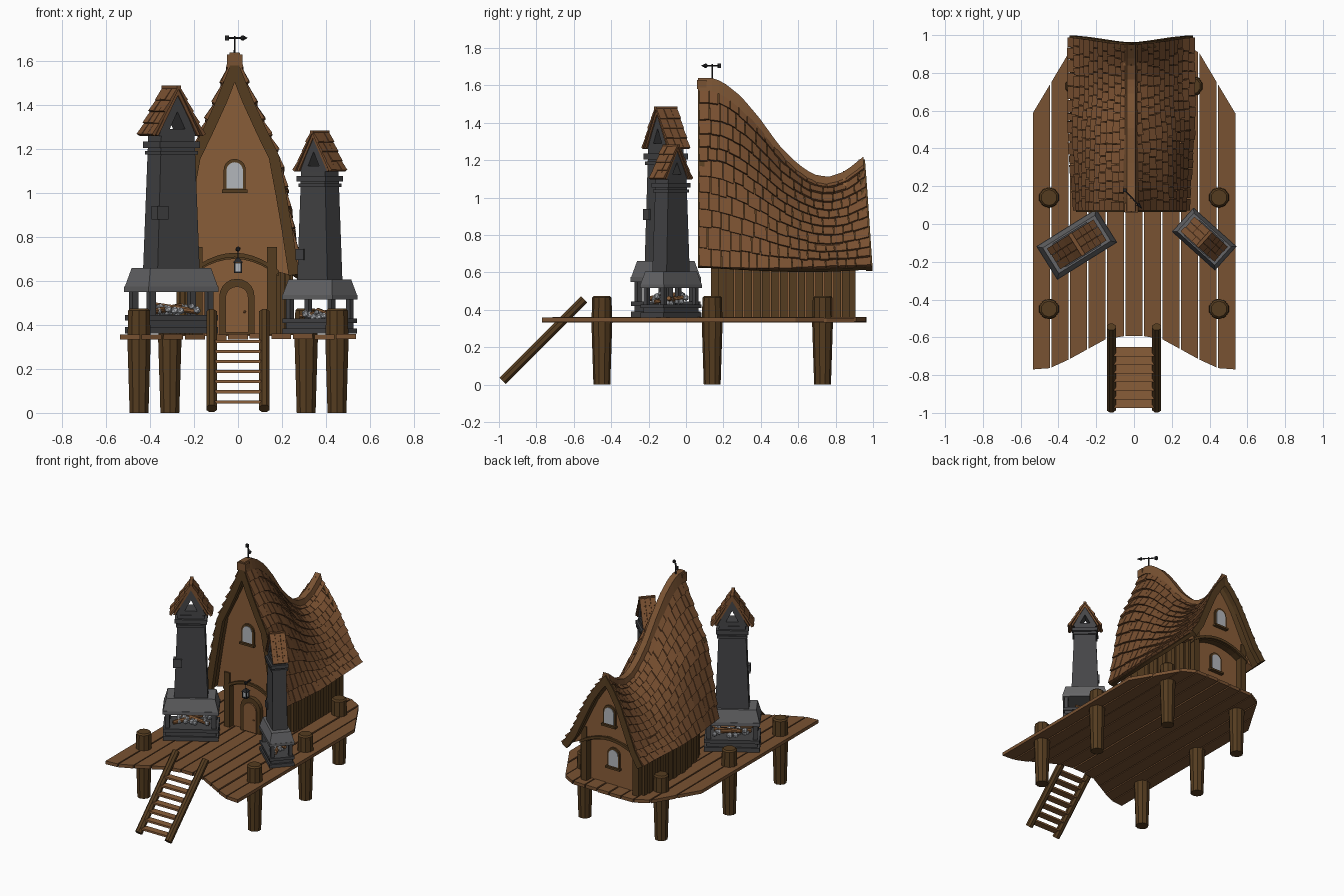
import bpy, bmesh, math, random
from mathutils import Vector as V, Matrix

if "Cube" in bpy.data.objects:
    bpy.data.objects.remove(bpy.data.objects["Cube"])
random.seed(4)
CX = -0.015  # house centre line


def mat(name, r, g, b):
    m = bpy.data.materials.new(name)
    m.diffuse_color = (r, g, b, 1)
    m.use_nodes = True
    m.node_tree.nodes["Principled BSDF"].inputs["Base Color"].default_value = m.diffuse_color
    return m


DECK = mat("deck_wood", .19, .085, .032)
WALL = mat("wall_wood", .25, .11, .04)
DARK = mat("dark_wood", .09, .045, .014)
TILE = mat("shingle", .19, .08, .03)
STONE = mat("stone", .06, .06, .063)
HOOD = mat("pale_stone", .13, .13, .135)
IRON = mat("iron", .02, .02, .022)
PANE = mat("pane", .45, .47, .5)


class Part:
    """Collects solids into one object."""
    def __init__(self, name, material):
        self.name, self.mat, self.bm = name, material, bmesh.new()

    def sweep(self, rings):
        rs = [[self.bm.verts.new(p) for p in r] for r in rings]
        n = len(rs[0])
        for a, b in zip(rs, rs[1:]):
            for i in range(n):
                self.bm.faces.new((a[i], a[(i + 1) % n], b[(i + 1) % n], b[i]))
        self.bm.faces.new(rs[0][::-1])
        self.bm.faces.new(rs[-1])
        return self

    def prism(self, pts, off):
        return self.sweep([pts, [V(p) + V(off) for p in pts]])

    def frustum(self, c, a, b, z0, z1):
        ring = lambda s, z: [(c[0] + i * s[0] / 2, c[1] + j * s[1] / 2, z)
                             for i, j in ((-1, -1), (1, -1), (1, 1), (-1, 1))]
        return self.sweep([ring(a, z0), ring(b, z1)])

    def box(self, c, s):
        return self.frustum(c, s, s, c[2] - s[2] / 2, c[2] + s[2] / 2)

    def cyl(self, p, q, r0, r1, n=8):
        p, q = V(p), V(q)
        rot = (q - p).to_track_quat('Z', 'Y').to_matrix()
        ring = lambda o, r: [o + rot @ V((r * math.cos((i + .5) * math.tau / n),
                             r * math.sin((i + .5) * math.tau / n), 0)) for i in range(n)]
        return self.sweep([ring(p, r0), ring(q, r1)])

    def ball(self, c, r):
        bmesh.ops.create_icosphere(self.bm, subdivisions=1, radius=r, matrix=Matrix.Translation(c))
        return self

    def done(self, m=None):
        bmesh.ops.recalc_face_normals(self.bm, faces=self.bm.faces)
        me = bpy.data.meshes.new(self.name)
        self.bm.to_mesh(me)
        self.bm.free()
        me.materials.append(self.mat)
        ob = bpy.data.objects.new(self.name, me)
        bpy.context.collection.objects.link(ob)
        if m:
            ob.matrix_world = m


def interp(tab, x):
    for (x0, y0), (x1, y1) in zip(tab, tab[1:]):
        if x <= x1:
            return y0 + (y1 - y0) * max(0, (x - x0) / (x1 - x0))
    return tab[-1][1]


# Deck planks, trimmed to the pointed outline
BACK = [(0, .965), (.29, .96), (.35, .9), (.45, .73), (.54, .58)]
FRONT = [(0, -.585), (.15, -.61), (.25, -.665), (.35, -.72), (.45, -.765), (.54, -.77)]
deck = Part("deck_planks", DECK)
for i in range(11):
    a, b = -.54 + i * .0982 + .004, -.54 + (i + 1) * .0982 - .004
    z = .335 + random.uniform(-.003, .003)
    deck.prism([(a, interp(FRONT, abs(a)), z), (b, interp(FRONT, abs(b)), z),
                (b, interp(BACK, abs(b)), z), (a, interp(BACK, abs(a)), z)], (0, 0, .024))
deck.done()

# Stilts and ladder
posts = Part("deck_posts", DARK)
for x, y in ((.45, -.45), (.45, .14), (.31, .73)):
    for s in (-1, 1):
        posts.cyl((s * x, y, 0), (s * x, y, .34), .045, .056, 10)
        posts.cyl((s * x, y, .34), (s * x, y, .465), .055, .052, 10)
        posts.cyl((s * x, y, .465), (s * x, y, .475), .052, .042, 10)
posts.done()
rails, rungs = Part("ladder_rails", DARK), Part("ladder_rungs", WALL)
for s in (-1, 1):
    rails.cyl((s * .12, -.98, .02), (s * .12, -.545, .455), .026, .026)
for i in range(7):
    f = .07 + i * .105
    rungs.box((0, -.98 + .435 * f, .02 + .435 * f), (.21, .05, .014))
rails.done()
rungs.done()

# Roof surface: section blends from the tall front gable to the flared back gable
RIDGE = [(.07, 1.64), (.14, 1.64), (.2, 1.62), (.3, 1.54), (.4, 1.42), (.5, 1.28),
         (.6, 1.18), (.68, 1.125), (.76, 1.11), (.85, 1.14), (.95, 1.22)]
FS = [(0, 1), (.26, .81), (.48, .67), (.68, .55), (.79, .38), (.89, .21), (1, 0)]
BS = [(0, 1), (.2, .86), (.38, .7), (.52, .53), (.66, .35), (.8, .17), (1, 0)]


def roof(v, t, s, off=0.0):
    top = interp(RIDGE, .07 + .88 * v) - .03
    eave = .63 - .015 * math.sin(math.pi * v)
    w, k = .285 + .035 * min(1, v * 2), min(1, v / .7)

    def sec(t):
        xz = []
        for c in (0, 1):
            f, b = (interp([(i / 6, p[c]) for i, p in enumerate(tab)], t) for tab in (FS, BS))
            xz.append(f * (1 - k) + b * k)
        return V((w * xz[0], eave + (top - eave) * xz[1]))
    d = (sec(min(1, t + .04)) - sec(max(0, t - .04))).normalized()
    n = V((-d.y, d.x))
    p = sec(t) + n * off
    if t <= 0:
        p = V((0, top + off / n.y))
    return V((CX + s * max(0, p.x), .07 + v * (.88 + .04 * t), p.y))


TS = [i / 12 for i in range(13)]
line = [(t, -1) for t in TS[::-1]] + [(t, 1) for t in TS[1:]]
shell = Part("roof_shell", DARK)
shell.sweep([[roof(j / 20, t, s, 0) for t, s in line] + [roof(j / 20, t, s, -.025) for t, s in line[::-1]]
             for j in range(21)])
shell.done()

shingles = Part("roof_shingles", TILE)
ROWS = 11
for s in (-1, 1):
    for r in range(ROWS):
        v = 0
        while v < .999:
            e = v + random.uniform(.045, .078)
            e = 1 if e > .96 else e
            t0, t1 = r / ROWS, min(1, (r + 1.08 + random.uniform(-.06, .08)) / ROWS)
            j = random.uniform(0, .006)
            a, b = v + .002, e - .002
            shingles.sweep([[roof(a, t0, s, -.004), roof(b, t0, s, -.004), roof(b, t1, s, .004), roof(a, t1, s, .004)],
                            [roof(a, t0, s, .008), roof(b, t0, s, .008), roof(b, t1, s, .02 + j), roof(a, t1, s, .02 + j)]])
            v = e
shingles.done()

cap = Part("ridge_cap", DECK)
cap.sweep([[V((CX + x, .065 + .885 * j / 24, interp(RIDGE, .07 + .88 * j / 24) + z))
            for x, z in ((-.04, -.07), (.04, -.07), (.022, 0), (-.022, 0))] for j in range(25)])
cap.box((CX, .085, 1.605), (.07, .05, .05)).done()

barge = Part("barge_boards", DARK)
for v, dy in ((0, .035), (1, -.035)):
    for s in (-1, 1):
        for t0, t1 in zip(TS, TS[1:]):
            q = [roof(v, t0, s, .008), roof(v, t1, s, .008), roof(v, t1, s, -.04), roof(v, t0, s, -.04)]
            barge.prism([p - V((0, dy * .2, 0)) for p in q], (0, dy, 0))
barge.done()

# House body: lower storey, jettied gables with arched undersides
P = lambda x, y, z: V((CX + x, y, z))
body = Part("lower_walls", WALL)
body.prism([P(x, y, .35) for x, y in ((-.19, .18), (.19, .18), (.245, .4), (.245, .85), (-.245, .85), (-.245, .4))],
           (0, 0, .4)).done()
ARC = [(-1 + i / 5) for i in range(11)]
gable, beams = Part("gable_walls", WALL), Part("arched_beams", DARK)
for v, y, dy, w in ((0, .145, .05, .2), (1, .9, -.06, .24)):
    def arch_z(a):
        return .64 + .08 * (1 - a * a)
    upper = [V((p.x, y, p.z)) for p in [roof(v, t, -1, -.03) for t in TS[::-1]] + [roof(v, t, 1, -.03) for t in TS[1:]]]
    gable.prism(upper + [P(-a * w, y, arch_z(a)) for a in ARC], (0, dy, 0))
    for a, b in zip(ARC, ARC[1:]):
        beams.prism([P(a * w, y, arch_z(a) - .02), P(b * w, y, arch_z(b) - .02), P(b * w, y, arch_z(b) + .015),
                     P(a * w, y, arch_z(a) + .015)], (0, dy, 0))
        beams.prism([P(a * w, y - dy * .25, arch_z(a) - .012), P(b * w, y - dy * .25, arch_z(b) - .012),
                     P(b * w, y - dy * .25, arch_z(b) + .008), P(a * w, y - dy * .25, arch_z(a) + .008)], (0, dy * .5, 0))
    for s in (-1, 1):
        beams.box(P(s * (w - .03), y + dy * .3, .555), (.045, .05, .4))
gable.done()
beams.done()
side = Part("side_wall_planks", DARK)
for i in range(15):
    y = .19 + i * .0475
    h = .195 + .055 * min(1, (y - .17) / .23)
    for s in (-1, 1):
        side.box(P(s * h, y, .53), (.03 if i % 2 else .018, .04, .35))
side.done()


# Arched door and windows
def arch(x, y, z, w, h, n=10):
    r = w / 2
    return [V((x - r, y, z)), V((x + r, y, z))] + [
        V((x + r * math.cos(i * math.pi / n), y, z + h - r + r * math.sin(i * math.pi / n))) for i in range(n + 1)]


frames, panes = Part("window_frames", DARK), Part("window_panes", PANE)
for y, d, z in ((.145, -1, 1.02), (.9, 1, .83), (.85, 1, .5)):
    frames.prism(arch(CX, y, z - .01, .1, .145), (0, d * .012, 0))
    frames.box((CX, y + d * .012, z - .012), (.115, .03, .014))
    panes.prism(arch(CX, y, z, .075, .12), (0, d * .016, 0))
frames.done()
panes.done()
Part("door_frame", DARK).prism(arch(CX + .01, .15, .355, .16, .255), (0, .04, 0)).done()
Part("door", WALL).prism(arch(CX + .01, .14, .365, .105, .21), (0, .03, 0)).ball((.03, .137, .46), .007).done()

# Lantern on its hook, and the weather vane
lamp = Part("lantern", IRON)
lamp.cyl((0, .16, .745), (0, .09, .745), .006, .006).ball((0, .09, .745), .013)
lamp.cyl((0, .09, .745), (0, .09, .69), .003, .003).frustum((0, .09), (.045, .045), (.01, .01), .685, .705)
lamp.box((0, .09, .64), (.036, .036, .008))
for i in (-1, 1):
    for j in (-1, 1):
        lamp.box((i * .015, .09 + j * .015, .662), (.006, .006, .046))
lamp.done()
Part("lantern_glass", PANE).box((0, .09, .662), (.024, .024, .04)).done()
vane = Part("weather_vane", IRON)
vane.cyl((CX, .14, 1.62), (CX, .14, 1.715), .005, .004).cyl((-.05, .18, 1.705), (.03, .095, 1.705), .004, .004)
vane.cyl((.02, .106, 1.705), (.042, .082, 1.705), .013, .001).box((-.05, .178, 1.705), (.018, .018, .022)).done()


# Outdoor fireplaces with tall flues and little tiled roofs (same design, two sizes)
def fireplace(name, x, y, ang, k, block_z):
    m = Matrix.Translation((x, y, .36)) @ Matrix.Rotation(math.radians(ang), 4, 'Z') @ Matrix.Scale(k, 4)
    o = (0, 0)
    st = Part(name + "_stonework", STONE)
    for L, S, z0, z1 in ((.37, .205, 0, .03), (.34, .18, .03, .06), (.37, .205, .06, .085), (.2, .135, .815, .832),
                         (.215, .145, .845, .875)):
        st.frustum(o, (L, S), (L, S), z0, z1)
    for i in (-1, 1):
        for j in (-1, 1):
            st.box((i * .155, j * .075, .14), (.03, .03, .12))
    st.frustum(o, (.225, .125), (.178, .112), .295, .9)
    st.box((-.088, -.045, block_z), (.06, .05, .06))
    A = [(-.1, .9), (.1, .9), (0, 1.1)]
    B = [(-.042, .93), (.042, .93), (0, 1.01)]
    for i in range(3):
        n = (i + 1) % 3
        st.prism([V((p[0], -.052, p[1])) for p in (A[i], A[n], B[n], B[i])], (0, .104, 0))
    st.done(m)
    hood = Part(name + "_hood", HOOD)
    hood.frustum(o, (.375, .21), (.375, .21), .19, .215).frustum(o, (.37, .205), (.325, .16), .215, .3).done(m)
    tiles = Part(name + "_roof_tiles", TILE)
    for s in (-1, 1):
        tiles.prism([V((s * a, -.058, b)) for a, b in ((0, 1.115), (.118, .905), (.106, .9), (0, 1.085))], (0, .116, 0))
        for r in range(4):
            f0, f1 = r / 4, (r + 1.12) / 4
            for c in range(3):
                l = .012 + random.uniform(0, .006)
                q = [(.125 * f0, 1.115 - .21 * f0), (.125 * f1, 1.115 - .21 * f1),
                     (.125 * f1 + l, 1.115 - .21 * f1 + l * .6), (.125 * f0 + .004, 1.125 - .21 * f0)]
                tiles.prism([V((s * a, -.066 + c * .044 + .001, b)) for a, b in q], (0, .042, 0))
    tiles.box((0, 0, 1.118), (.022, .134, .02)).done(m)
    coals = Part(name + "_coals", PANE)
    for i in range(22):
        coals.ball((random.uniform(-.12, .12), random.uniform(-.06, .06), random.uniform(.09, .125)),
                   random.uniform(.014, .022))
    coals.done(m)
    logs = Part(name + "_logs", WALL)
    logs.cyl((-.12, -.03, .1), (.08, .05, .125), .014, .014).cyl((.12, -.04, .1), (-.06, .05, .13), .014, .014).done(m)


fireplace("large_fireplace", -.303, -.108, 32, 1, .55)
fireplace("small_fireplace", .372, -.08, -42, .82, .44)
